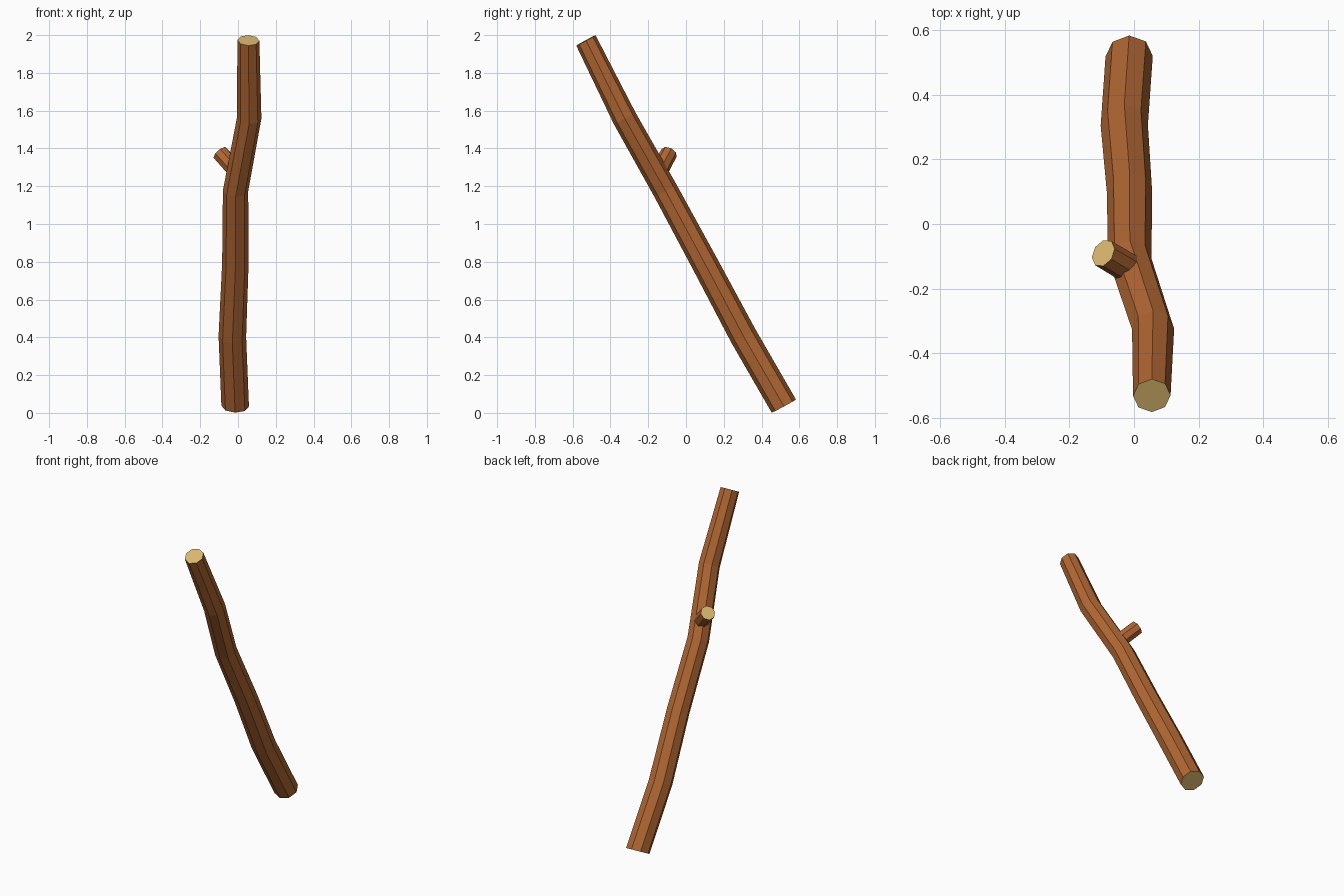
import bpy, bmesh, math
from mathutils import Vector

if "Cube" in bpy.data.objects:
    bpy.data.objects.remove(bpy.data.objects["Cube"])


def material(name, color):
    m = bpy.data.materials.new(name)
    m.diffuse_color = (*color, 1)
    m.use_nodes = True
    m.node_tree.nodes["Principled BSDF"].inputs["Base Color"].default_value = m.diffuse_color
    return m


bark = material("bark", (0.44, 0.135, 0.033))
cut_wood = material("cut_wood", (0.71, 0.48, 0.16))


def limb(name, centres, radii, sides=8):
    """Faceted tube whose rings all face along the overall axis, with cut ends."""
    centres = [Vector(c) for c in centres]
    axis = (centres[-1] - centres[0]).normalized()
    v = axis.cross(Vector((1, 0, 0))).normalized()
    u = v.cross(axis)
    bm = bmesh.new()
    rings = []
    for c, r in zip(centres, radii):
        angles = [math.tau * i / sides for i in range(sides)]
        rings.append([bm.verts.new(c + r * (math.cos(a) * u + math.sin(a) * v)) for a in angles])
    for a, b in zip(rings, rings[1:]):
        for i in range(sides):
            j = (i + 1) % sides
            bm.faces.new((a[i], a[j], b[j], b[i]))
    for ring in (rings[0], rings[-1]):
        bm.faces.new(ring).material_index = 1
    bmesh.ops.recalc_face_normals(bm, faces=bm.faces)
    mesh = bpy.data.meshes.new(name)
    bm.to_mesh(mesh)
    bm.free()
    mesh.materials.append(bark)
    mesh.materials.append(cut_wood)
    obj = bpy.data.objects.new(name, mesh)
    bpy.context.collection.objects.link(obj)
    return obj


# Main leaning, slightly crooked stick
limb("stick",
     [(-0.015, 0.518, 0.036), (-0.03, 0.305, 0.405), (-0.014, 0.10, 0.79),
      (-0.013, -0.108, 1.175), (0.059, -0.325, 1.56), (0.055, -0.53, 1.972)],
     [0.073, 0.073, 0.070, 0.067, 0.065, 0.058])

# Short sawn-off side branch
tip = Vector((-0.095, -0.09, 1.376))
direction = Vector((-0.62, 0.37, 0.69)).normalized()
limb("branch_stub", [tip - direction * 0.14, tip], [0.046, 0.045])
